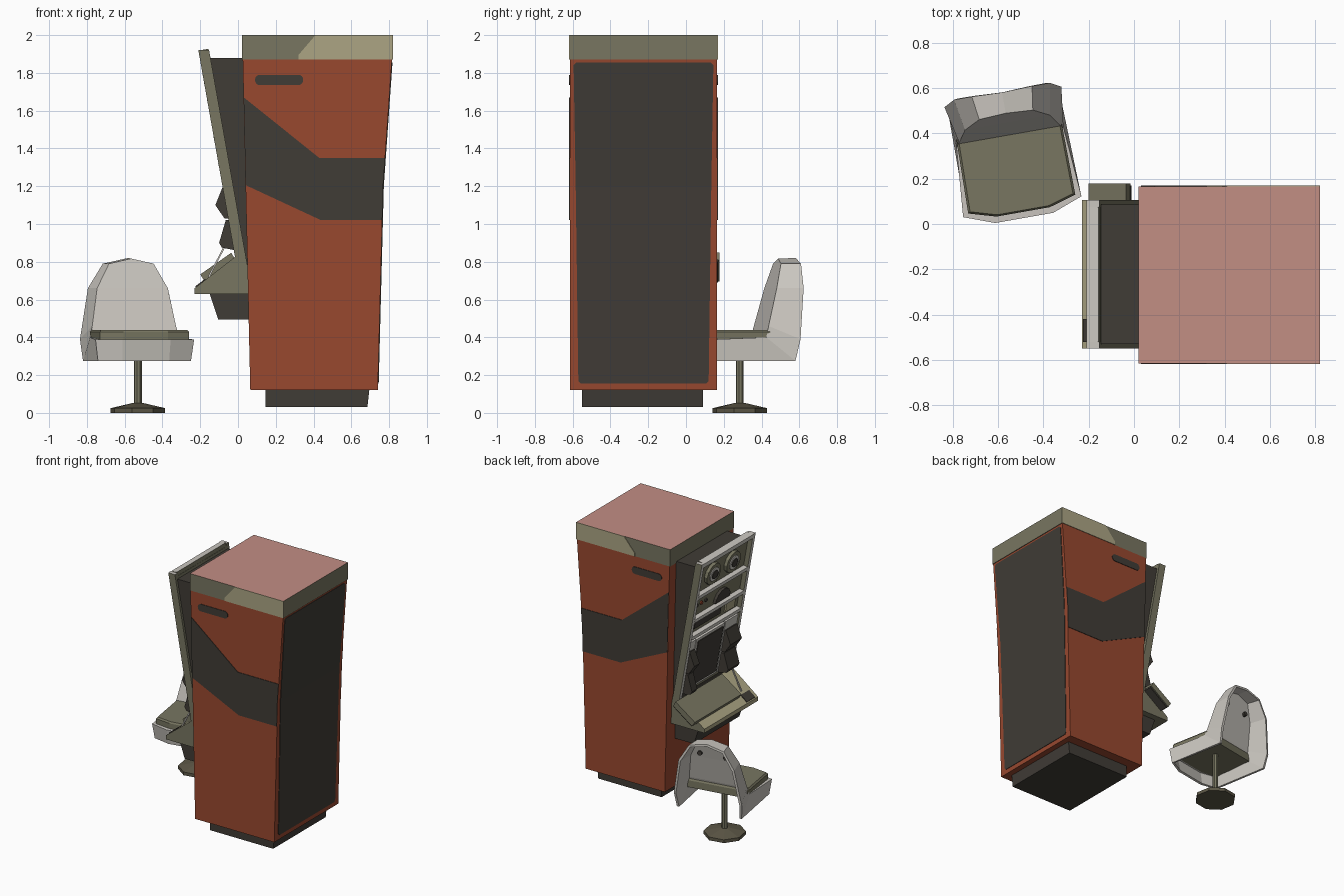
import bpy, bmesh, math
from mathutils import Vector, Matrix

if "Cube" in bpy.data.objects:
    bpy.data.objects.remove(bpy.data.objects["Cube"])

def mat(name, r, g, b):
    m = bpy.data.materials.new(name)
    lin = lambda c: ((c / 255 + 0.055) / 1.055) ** 2.4 if c > 10 else c / 3294
    m.diffuse_color = (lin(r), lin(g), lin(b), 1)
    m.use_nodes = True
    m.node_tree.nodes["Principled BSDF"].inputs["Base Color"].default_value = m.diffuse_color
    return m

RED = mat("rust_red", 152, 72, 47)
DARK = mat("charcoal", 64, 60, 54)
OLIVE = mat("olive_grey", 120, 118, 97)
BEIGE = mat("beige", 172, 165, 132)
GREY = mat("light_grey", 203, 199, 192)
PINK = mat("dusty_pink", 194, 142, 132)
FOOT = mat("dark_olive", 92, 87, 70)

def finish(name, bm, mats, rule=None):
    bmesh.ops.recalc_face_normals(bm, faces=bm.faces)
    bm.normal_update()
    if rule:
        for f in bm.faces:
            f.material_index = rule(f.normal)
    me = bpy.data.meshes.new(name)
    bm.to_mesh(me)
    bm.free()
    for m in mats:
        me.materials.append(m)
    ob = bpy.data.objects.new(name, me)
    bpy.context.collection.objects.link(ob)
    return ob

def loft(name, rings, mats, rule=None):
    """Closed solid through rings of equal point count."""
    bm = bmesh.new()
    vs = [[bm.verts.new(p) for p in r] for r in rings]
    n = len(rings[0])
    for a, b in zip(vs, vs[1:]):
        for i in range(n):
            j = (i + 1) % n
            bm.faces.new((a[i], a[j], b[j], b[i]))
    bm.faces.new(vs[0])
    bm.faces.new(vs[-1])
    return finish(name, bm, mats, rule)

def prism(name, pts, y0, y1, mats, rule=None):
    """Extrude an x-z outline along y."""
    return loft(name, [[(x, y, z) for x, z in pts] for y in (y0, y1)], mats, rule)

def rect(a0, a1, b0, b1):
    return [(a0, b0), (a1, b0), (a1, b1), (a0, b1)]

def round_rect(a0, a1, b0, b1, r, k=4):
    out = []
    for cx, cz, s in ((a1 - r, b1 - r, 0), (a0 + r, b1 - r, 1), (a0 + r, b0 + r, 2), (a1 - r, b0 + r, 3)):
        for i in range(k + 1):
            t = math.pi / 2 * (s + i / k)
            out.append((cx + r * math.cos(t), cz + r * math.sin(t)))
    return out

# ---- Cabinet ----
Y0, Y1 = -0.615, 0.165
def xr(z):  # sloped right wall
    return 0.74 + (z - 0.12) * 0.0259 if z < 1.2 else 0.768 + (z - 1.2) * 0.0701

prism("cabinet_body", [(0.065, 0.12), (0.74, 0.12), (xr(1.2), 1.2), (xr(1.87), 1.87), (0.025, 1.87)], Y0, Y1, [RED])
prism("cabinet_cap", rect(0.02, 0.82, 1.87, 2.0), Y0, Y1, [OLIVE, PINK], lambda n: int(n.z > 0.5))
prism("plinth", [(0.145, 0.03), (0.685, 0.03), (0.695, 0.12), (0.145, 0.12)], -0.55, 0.09, [DARK])

stripe = [(0.031, 1.67), (0.43, 1.35), (xr(1.35), 1.35), (xr(1.2), 1.2), (xr(1.02), 1.02), (0.44, 1.02), (0.042, 1.205)]
cap_patch = [(0.41, 2.0), (0.82, 2.0), (0.82, 1.87), (0.32, 1.87), (0.32, 1.895)]
for side, y, d in (("front", Y0, -0.004), ("back", Y1, 0.004)):
    prism(side + "_stripe", stripe, y, y + d, [DARK])
    prism(side + "_vent", round_rect(0.09, 0.345, 1.735, 1.79, 0.026), y, y + d, [DARK])
    prism(side + "_cap_patch", cap_patch, y, y + d, [BEIGE])

# Large dark panel on the right wall, split at the wall's bend
lower = [(-0.558, 0.155), (0.108, 0.155), (0.12, 0.17), (0.134, 1.2), (-0.584, 1.2), (-0.57, 0.17)]
upper = [(-0.584, 1.2), (0.134, 1.2), (0.145, 1.84), (0.13, 1.855), (-0.58, 1.855), (-0.595, 1.84)]
for nm, pts in (("lower", lower), ("upper", upper)):
    loft("side_panel_" + nm, [[(xr(z) + d, y, z) for y, z in pts] for d in (-0.002, 0.004)], [DARK])

# ---- Console on the left wall ----
CY0, CY1 = -0.55, 0.105
N = Vector((-0.985, 0, -0.173))  # outward normal of the leaning face
def at(z, y, off=0.0):
    return Vector((-0.21 + (1.92 - z) * 0.176, y, z)) + N * off

def panel_box(name, y0, y1, z0, z1, o0, o1, mats, rule=None):
    pts = [at(z, 0, o) for z, o in ((z0, o0), (z1, o0), (z1, o1), (z0, o1))]
    return prism(name, [(p.x, p.z) for p in pts], y0, y1, mats, rule)

def panel_disc(name, y, z, r, o0, o1, m, n=12, a0=0, a1=2 * math.pi):
    up = Vector((-0.173, 0, 0.985))
    full = a1 - a0 > 6
    ts = [a0 + (a1 - a0) * i / (n if full else n - 1) for i in range(n)]
    ring = lambda o: [at(z, y, o) + Vector((0, r * math.cos(t), 0)) + up * (r * math.sin(t)) for t in ts]
    return loft(name, [ring(o0), ring(o1)], [m])

edge = lambda n: int(n.x < -0.5 or n.z > 0.9)
prism("console_back", [(-0.157, 1.88), (0.03, 1.88), (0.055, 0.72), (0.04, 0.78)], CY0 + 0.02, CY1 - 0.02, [DARK])
side = [(-0.21, 1.92), (-0.153, 1.92), (0.05, 0.78), (0.05, 0.7), (-0.015, 0.82)]
for nm, y in (("near", CY0), ("far", CY1 - 0.03)):
    prism("frame_side_" + nm, side, y, y + 0.03, [OLIVE, GREY], edge)
panel_box("frame_top", CY0 + 0.03, CY1 - 0.03, 1.885, 1.918, -0.054, 0, [OLIVE, GREY], edge)
panel_box("inner_panel", CY0 + 0.03, CY1 - 0.03, 0.82, 1.89, -0.056, -0.036, [OLIVE])
for i, z in enumerate((1.64, 1.45, 1.31)):
    panel_box(f"shelf_{i + 1}", CY0 + 0.03, CY1 - 0.03, z - 0.014, z + 0.014, -0.04, 0.0, [OLIVE, GREY], edge)

# Reels, dome, lamps and gauges
for i, y in enumerate((-0.10, -0.34)):
    panel_disc(f"reel_{i + 1}", y, 1.76, 0.085, -0.037, -0.012, OLIVE)
    panel_disc(f"reel_ring_{i + 1}", y, 1.76, 0.055, -0.012, -0.006, GREY)
    panel_disc(f"reel_hub_{i + 1}", y, 1.76, 0.034, -0.006, 0.0, DARK)
panel_disc("dome_dial", -0.28, 1.48, 0.09, -0.037, -0.015, DARK, 9, 0, math.pi)
for i in range(3):
    panel_disc(f"lamp_{i + 1}", 0.03 - i * 0.055, 1.55, 0.014, -0.037, -0.025, RED if i == 1 else DARK, 8)
panel_box("gauge_plate", -0.47, -0.36, 1.34, 1.42, -0.037, -0.025, [BEIGE])
panel_box("switch_strip", -0.30, 0.02, 1.355, 1.405, -0.037, -0.028, [DARK])

# Screen with its border, and stepped hoods on each side
panel_box("screen_border", -0.35, -0.005, 0.87, 1.27, -0.037, -0.008, [GREY])
panel_box("screen", -0.33, -0.025, 0.89, 1.25, -0.02, -0.002, [DARK])
for nm, y0, y1 in (("near", -0.51, -0.37), ("far", 0.005, 0.07)):
    panel_box("hood_plate_" + nm, y0 - 0.008, y1 + 0.005, 0.86, 1.27, -0.037, -0.012, [GREY])
    prism("upper_hood_" + nm, [(-0.08, 1.2), (-0.12, 1.1), (-0.072, 1.03), (-0.03, 1.03), (-0.05, 1.2)], y0, y1, [DARK])
    prism("lower_hood_" + nm, [(-0.065, 1.02), (-0.1, 0.9), (-0.085, 0.875), (-0.01, 0.86), (-0.02, 1.02)], y0, y1, [DARK])

# Desk, keyboard and lower box
prism("desk", [(-0.23, 0.63), (0.055, 0.63), (0.05, 0.78), (-0.01, 0.83), (-0.23, 0.66)], CY0, CY1,
      [OLIVE, BEIGE], lambda n: int(n.x < -0.3 and n.z > -0.1))
prism("keyboard", [(-0.2, 0.733), (-0.175, 0.695), (-0.015, 0.81), (-0.035, 0.848)], -0.39, 0.178, [OLIVE])
prism("keyboard_base_strip", [(-0.178, 0.70), (-0.165, 0.69), (-0.012, 0.80), (-0.015, 0.815)], -0.38, 0.17, [DARK])
prism("desk_slot", [(-0.222, 0.662), (-0.17, 0.702), (-0.174, 0.71), (-0.226, 0.67)], -0.52, -0.42, [DARK])
prism("under_box", [(-0.15, 0.63), (-0.105, 0.495), (0.058, 0.495), (0.055, 0.63)], -0.5, 0.055, [DARK])
# Light lever standing on the desk
prism("lever", [(-0.16, 0.72), (-0.15, 0.72), (-0.035, 0.94), (-0.045, 0.94)], -0.46, -0.45, [GREY])

# ---- Swivel stool, built around its own post and turned ----
PLACE = Matrix.Translation((-0.53, 0.285, 0)) @ Matrix.Rotation(math.radians(10), 4, 'Z')
def place(ob):
    ob.matrix_world = PLACE
    return ob

def circle(r, z, n=8):
    return [(r * math.cos(2 * math.pi * (i + .5) / n), r * math.sin(2 * math.pi * (i + .5) / n), z) for i in range(n)]

place(loft("stool_foot", [circle(0.148, 0), circle(0.148, 0.025), circle(0.03, 0.052)], [FOOT]))
place(loft("stool_post", [circle(0.021, 0.04), circle(0.021, 0.38)], [OLIVE]))

# Shell: a seat-and-back sheet with a flange running down and backwards
half_in = [(0, -.262, .388), (.13, -.262, .388), (.265, -.212, .388), (.24, .10, .40),
           (.225, .115, .46), (.19, .165, .66), (.12, .2, .79), (0, .207, .817)]
half_out = [(0, -.245, .275), (.125, -.245, .275), (.25, -.2, .275), (.25, .255, .275),
            (.262, .28, .39), (.215, .305, .66), (.135, .305, .79), (0, .3, .82)]
def full(h):
    return h + [(-x, y, z) for x, y, z in reversed(h[1:-1])]
bm = bmesh.new()
a, b = ([bm.verts.new(p) for p in full(h)] for h in (half_in, half_out))
n = len(a)
for i in range(n):
    bm.faces.new((a[i], a[(i + 1) % n], b[(i + 1) % n], b[i]))
bm.faces.new([a[i] for i in (11, 12, 13, 0, 1, 2, 3)])
for lo, hi in ((3, 4), (4, 5), (5, 6)):
    bm.faces.new((a[lo], a[hi], a[n - hi], a[n - lo]))
bm.faces.new((a[6], a[7], a[8]))
shell = place(finish("stool_shell", bm, [GREY]))
s = shell.modifiers.new("thickness", 'SOLIDIFY')
s.thickness = 0.018
s.offset = -1

def cushion(k, z):
    return [(x * k, (y + .05) * k - .05, z) for x, y in
            ((-.235, .13), (.235, .13), (.24, -.2), (.12, -.235), (-.12, -.235), (-.24, -.2))]
place(loft("stool_cushion", [cushion(1, .375), cushion(1, .428), cushion(.96, .44)], [OLIVE]))
# Bolts on the rear of the backrest
for i, x in enumerate((-0.1, 0.1)):
    place(loft(f"back_bolt_{i + 1}", [[(x + p, y, 0.69 + q) for p, q, _ in circle(0.018, 0)] for y in (0.18, 0.205)], [DARK]))
